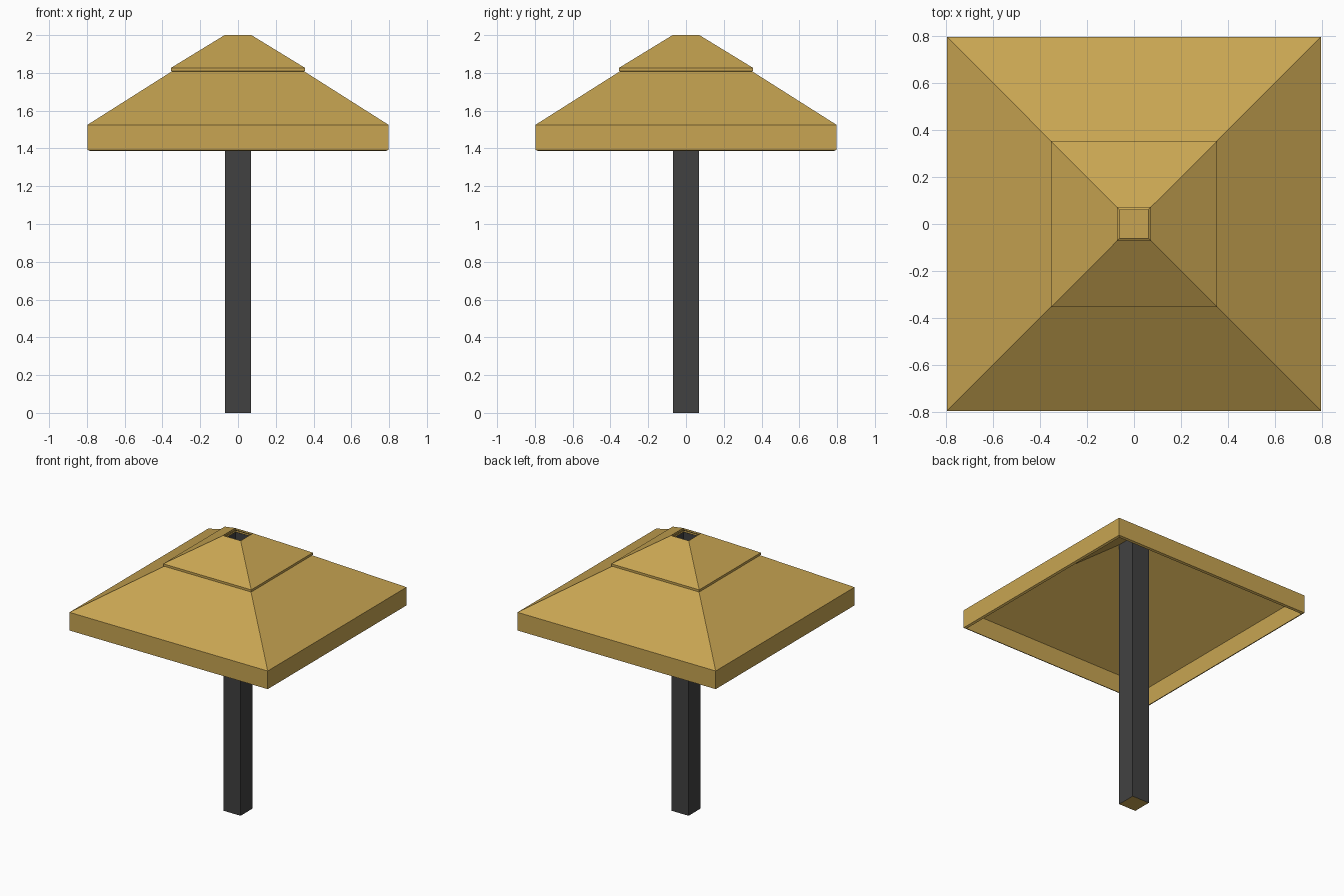
import bpy
import bmesh

if "Cube" in bpy.data.objects:
    bpy.data.objects.remove(bpy.data.objects["Cube"])


def material(name, rgb):
    m = bpy.data.materials.new(name)
    m.diffuse_color = (*rgb, 1.0)
    m.use_nodes = True
    m.node_tree.nodes["Principled BSDF"].inputs["Base Color"].default_value = m.diffuse_color
    return m


TAN = material("tan canvas", (0.578, 0.376, 0.084))
DARK = material("dark grey metal", (0.053, 0.053, 0.053))


def square_sweep(name, profile, mats, closed=False, cap_bottom=False):
    """Sweep (half width, z) points around a square; first point to last runs top down outside."""
    bm = bmesh.new()
    corners = [(-1, -1), (1, -1), (1, 1), (-1, 1)]
    rings = [[bm.verts.new((sx * r, sy * r, z)) for sx, sy in corners] for r, z in profile]
    pairs = list(zip(rings, rings[1:]))
    if closed:
        pairs.append((rings[-1], rings[0]))
    for top, low in pairs:
        for i in range(4):
            j = (i + 1) % 4
            bm.faces.new((low[i], low[j], top[j], top[i]))
    if cap_bottom:
        cap = bm.faces.new(rings[-1][::-1])
        cap.material_index = len(mats) - 1
    mesh = bpy.data.meshes.new(name)
    bm.to_mesh(mesh)
    bm.free()
    for m in mats:
        mesh.materials.append(m)
    obj = bpy.data.objects.new(name, mesh)
    bpy.context.collection.objects.link(obj)
    return obj


# Hollow square post, open at the top, with a tan foot plate
square_sweep("post", [(0.069, 1.985), (0.069, 0.0)], [DARK, TAN], cap_bottom=True)

# Main canopy: sloped roof, hanging valance, slanted hem and thin underside
square_sweep("main_canopy", [
    (0.06, 1.992), (0.797, 1.525), (0.797, 1.393),
    (0.783, 1.386), (0.783, 1.518), (0.06, 1.978)], [TAN], closed=True)

# Small vent canopy sitting on top, open in the middle
square_sweep("vent_canopy", [
    (0.071, 2.0), (0.354, 1.827), (0.354, 1.811),
    (0.345, 1.806), (0.345, 1.818), (0.071, 1.987)], [TAN], closed=True)
